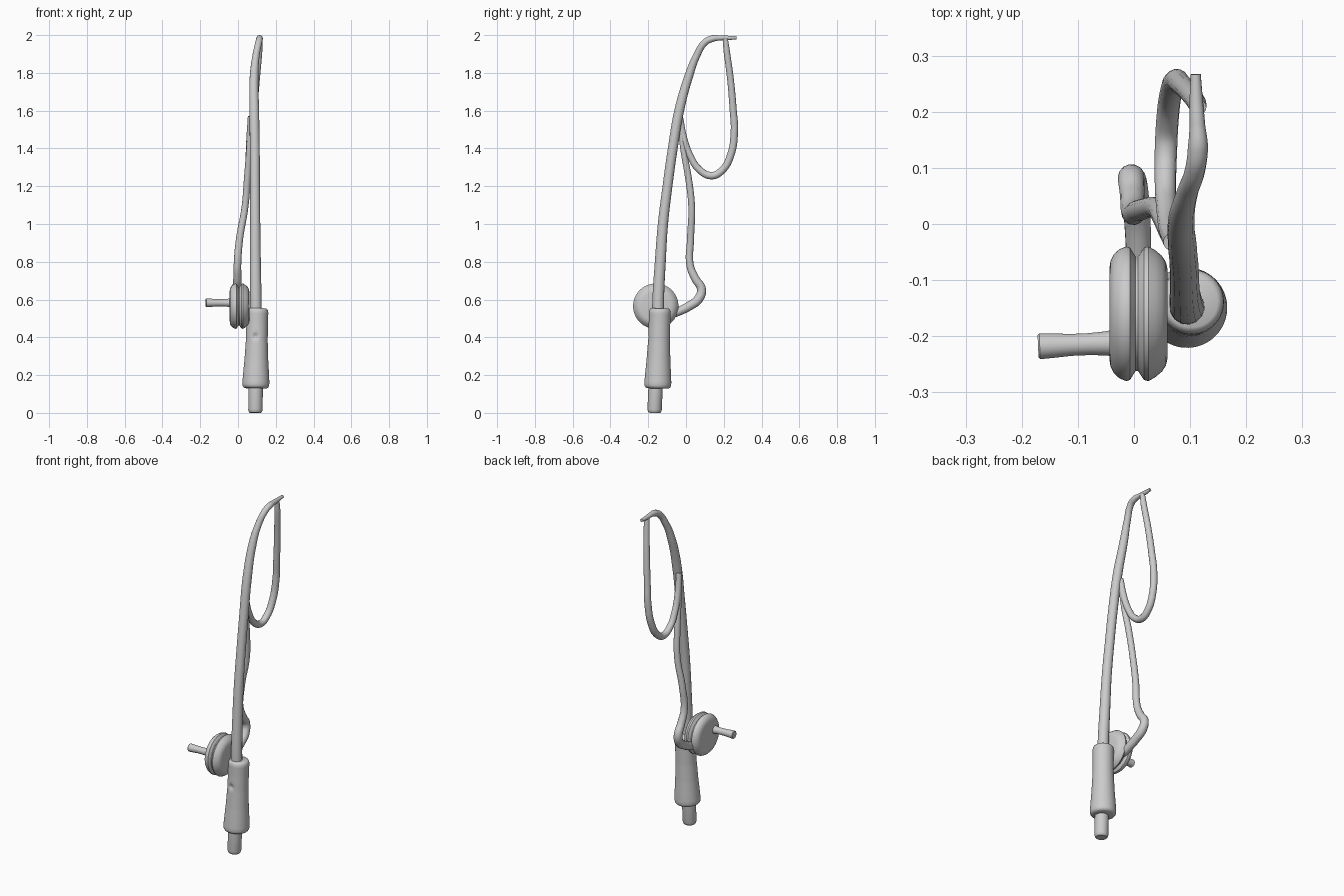
import bpy, bmesh, math
from mathutils import Vector, Matrix


def finish(ob, angle=40):
    bpy.ops.object.select_all(action='DESELECT')
    ob.select_set(True)
    bpy.context.view_layer.objects.active = ob
    if ob.type == 'CURVE':
        bpy.ops.object.convert(target='MESH')
        ob = bpy.context.object
    bpy.ops.object.shade_smooth_by_angle(angle=math.radians(angle))
    return ob


def tube(name, points, steps=8):
    """Smooth round tube through (x, y, z, radius) points."""
    cu = bpy.data.curves.new(name, 'CURVE')
    cu.dimensions = '3D'
    cu.bevel_depth = 1.0
    cu.bevel_resolution = 5
    cu.use_fill_caps = True
    cu.resolution_u = steps
    sp = cu.splines.new('BEZIER')
    sp.bezier_points.add(len(points) - 1)
    for bp, (x, y, z, r) in zip(sp.bezier_points, points):
        bp.co = (x, y, z)
        bp.radius = r
        bp.handle_left_type = bp.handle_right_type = 'AUTO'
    ob = bpy.data.objects.new(name, cu)
    bpy.context.collection.objects.link(ob)
    return finish(ob, 60)


def lathe(name, profile, start, end, n=48):
    """Turn (distance, radius) profile about the axis running start -> end."""
    start, end = Vector(start), Vector(end)
    axis = (end - start).normalized()
    rot = axis.to_track_quat('Z', 'Y').to_matrix().to_4x4()
    bm = bmesh.new()
    rings = []
    for d, r in profile:
        rings.append([bm.verts.new((r * math.cos(2 * math.pi * i / n),
                                    r * math.sin(2 * math.pi * i / n), d)) for i in range(n)])
    for a, b in zip(rings, rings[1:]):
        for i in range(n):
            j = (i + 1) % n
            bm.faces.new((a[i], a[j], b[j], b[i]))
    bm.faces.new(rings[0][::-1])
    bm.faces.new(rings[-1])
    bm.transform(Matrix.Translation(start) @ rot)
    me = bpy.data.meshes.new(name)
    bm.to_mesh(me)
    bm.free()
    ob = bpy.data.objects.new(name, me)
    bpy.context.collection.objects.link(ob)
    return finish(ob)


# Butt stub below the grip
lathe("butt_stub", [(0, .030), (.006, .035), (.018, .038), (.16, .038)],
      (.092, -.167, 0), (.094, -.16, .16))

# Flared grip, slightly leaning, with densified rings for the dent
key = [(0, .056), (.004, .064), (.012, .070), (.03, .0715), (.07, .069), (.15, .063), (.25, .058),
       (.34, .057), (.40, .058), (.412, .0565), (.420, .052), (.424, .046)]
prof = [key[0]]
for (d0, r0), (d1, r1) in zip(key, key[1:]):
    k = max(1, round((d1 - d0) / .008))
    prof += [(d0 + (d1 - d0) * i / k, r0 + (r1 - r0) * i / k) for i in range(1, k + 1)]
grip = lathe("grip", prof, (.094, -.150, .13), (.103, -.138, .554), 64)
dent = Vector((.092, -.20, .405))
for v in grip.data.vertices:
    if v.co.y < -.15:
        v.co.y += .012 * math.exp(-((v.co - dent).length / .014) ** 2)

# Tapered, bent rod
tube("rod", [(.095, -.148, .50, .032), (.094, -.147, .60, .031), (.092, -.136, .80, .029),
             (.091, -.122, 1.0, .027), (.09, -.098, 1.2, .026), (.089, -.070, 1.4, .026),
             (.086, -.036, 1.6, .026), (.085, .014, 1.78, .023), (.095, .056, 1.89, .019),
             (.110, .102, 1.963, .018), (.114, .138, 1.981, .018), (.113, .175, 1.985, .014),
             (.111, .22, 1.985, .012), (.110, .267, 1.987, .009)])

# Line hanging in a loop from the tip back to the rod
tube("line_loop", [(.115, .208, 1.98, .014), (.112, .215, 1.92, .017), (.098, .235, 1.77, .018),
                   (.083, .250, 1.60, .019), (.075, .256, 1.49, .020), (.066, .235, 1.36, .020),
                   (.060, .19, 1.283, .020), (.057, .135, 1.256, .020), (.056, .07, 1.288, .019),
                   (.058, .025, 1.355, .018), (.062, -.010, 1.45, .018), (.068, -.032, 1.57, .016)])

# Line running from the rod down to the reel
tube("line_to_reel", [(.068, -.034, 1.57, .014), (.060, -.015, 1.40, .016), (.050, .012, 1.25, .018),
                      (.037, .030, 1.09, .018), (.008, .024, .92, .019), (-.003, .022, .78, .020),
                      (-.003, .050, .71, .022), (-.005, .082, .655, .024), (.000, .066, .603, .025),
                      (.005, .018, .566, .024), (.008, -.045, .535, .023), (.008, -.10, .515, .022)])

# Reel: two rounded flanges with a groove between
lathe("reel", [(0, .080), (.002, .094), (.008, .106), (.018, .115), (.030, .120), (.037, .118),
               (.043, .108), (.047, .102), (.051, .102), (.055, .108), (.062, .118), (.070, .120),
               (.082, .113), (.094, .103), (.101, .092), (.104, .078)],
      (-.044, -.160, .565), (.060, -.160, .565), 64)

# Crank knob on the outer side of the reel
lathe("crank", [(0, .020), (.003, .023), (.03, .0215), (.06, .0195), (.09, .0195),
                (.115, .021), (.14, .024)],
      (-.171, -.218, .583), (-.031, -.212, .583), 32)
